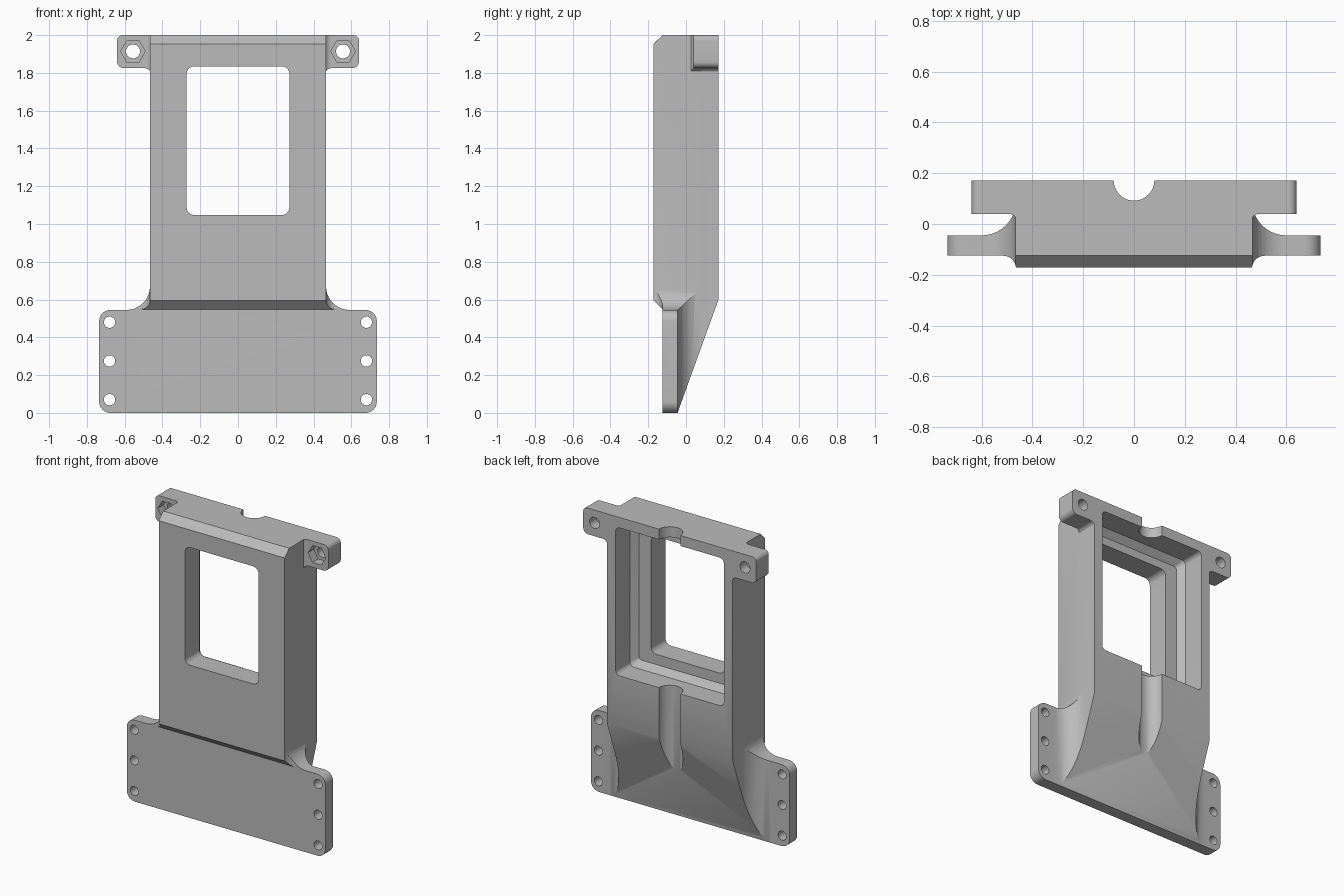
import bpy, bmesh, math

cube = bpy.data.objects.get("Cube")
if cube:
    bpy.data.objects.remove(cube)

grey = bpy.data.materials.new("plain_grey")
grey.use_nodes = True
colour = (0.5, 0.5, 0.5, 1)
grey.diffuse_color = colour
grey.node_tree.nodes["Principled BSDF"].inputs["Base Color"].default_value = colour


def rounded(corners, steps=10):
    """Outline from (u, v, radius) corners; rounded corners are right angles."""
    out = []
    for i, (u, v, r) in enumerate(corners):
        if not r:
            out.append((u, v))
            continue
        def toward(j):
            du, dv = corners[j][0] - u, corners[j][1] - v
            length = math.hypot(du, dv)
            return du / length * r, dv / length * r
        (au, av), (bu, bv) = toward(i - 1), toward((i + 1) % len(corners))
        for k in range(steps + 1):
            t = math.pi / 2 * k / steps
            c, s = 1 - math.cos(t), 1 - math.sin(t)
            out.append((u + au * s + bu * c, v + av * s + bv * c))
    return out


def mirrored(half):
    """Close a right-hand half outline with its mirror image."""
    return half + [(-u, v, r) for u, v, r in reversed(half)]


def rect(half, low, high, r):
    return rounded(mirrored([(half, low, r), (half, high, r)]))


def circle(u, v, r, n=32):
    return [(u + r * math.cos(math.tau * k / n), v + r * math.sin(math.tau * k / n))
            for k in range(n)]


def loft(name, axis, *rings):
    """Solid through (outline, position) rings along an axis."""
    place = {"X": lambda a, b, t: (t, a, b),
             "Y": lambda a, b, t: (a, t, b),
             "Z": lambda a, b, t: (a, b, t)}[axis]
    bm = bmesh.new()
    loops = [[bm.verts.new(place(a, b, t)) for a, b in pts] for pts, t in rings]
    bm.faces.new(loops[0])
    bm.faces.new(loops[-1])
    for lo, hi in zip(loops, loops[1:]):
        for i in range(len(lo)):
            bm.faces.new((lo[i - 1], lo[i], hi[i], hi[i - 1]))
    bmesh.ops.recalc_face_normals(bm, faces=bm.faces)
    mesh = bpy.data.meshes.new(name)
    bm.to_mesh(mesh)
    bm.free()
    mesh.materials.append(grey)
    ob = bpy.data.objects.new(name, mesh)
    bpy.context.collection.objects.link(ob)
    return ob


def prism(name, axis, pts, lo, hi):
    return loft(name, axis, (pts, lo), (pts, hi))


def combine(target, tool, operation):
    mod = target.modifiers.new(operation.lower(), "BOOLEAN")
    mod.operation, mod.solver, mod.object = operation, "EXACT", tool
    bpy.context.view_layer.objects.active = target
    bpy.ops.object.modifier_apply(modifier=mod.name)
    bpy.data.objects.remove(tool)


# Body and flange: front, plan and side outlines intersected
front = mirrored([(.735, 0, .06), (.735, .545, .06), (.466, .545, .125), (.466, 2, 0)])
plan = mirrored([(.465, -.25, 0), (.465, -.125, .05), (.8, -.125, 0),
                 (.8, -.045, 0), (.465, -.045, .135), (.465, .25, 0)])
side = [(-.125, -.1), (-.125, .548), (-.172, .595), (-.172, 1.953), (-.025, 2.1),
        (.172, 2.1), (.172, .6), (-.081, -.1)]
body = prism("bracket_body", "Y", rounded(front), -.3, .3)
combine(body, prism("plan_outline", "Z", rounded(plan), -.2, 2.2), "INTERSECT")
combine(body, prism("side_outline", "X", side, -1, 1), "INTERSECT")

# Mounting ears across the top
ear_front = mirrored([(.46, 1.7, 0), (.46, 1.825, .035), (.64, 1.825, .035), (.64, 2, .03)])
ear_plan = mirrored([(.459, -.02, 0), (.459, .04, .035), (.8, .04, 0), (.8, .172, 0)])
ears = prism("ears", "Y", rounded(ear_front), -.3, .3)
combine(ears, prism("ear_plan", "Z", rounded(ear_plan), 1.5, 2.2), "INTERSECT")
combine(body, ears, "UNION")

# Back pocket with chamfered floor, front window, cable groove
opening = rect(.4, .94, 1.93, .03)
floor = rect(.36, .98, 1.89, .02)
combine(body, loft("pocket", "Y", (floor, -.02), (opening, .02), (opening, .3)), "DIFFERENCE")
combine(body, prism("window", "Y", rect(.272, 1.048, 1.835, .04), -.3, .1), "DIFFERENCE")
combine(body, prism("groove", "Z", circle(0, .172, .08, 48), -.1, 2.1), "DIFFERENCE")

# Screw holes and nut pockets
for s in (-1, 1):
    for z in (.07, .275, .48):
        combine(body, prism("flange_hole", "Y", circle(s * .68, z, .03), -.3, .1), "DIFFERENCE")
    combine(body, prism("ear_hole", "Y", circle(s * .556, 1.914, .037), -.1, .3), "DIFFERENCE")
    combine(body, prism("nut_pocket", "Y", circle(s * .556, 1.914, .065, 6), -.1, .1), "DIFFERENCE")

bpy.ops.object.select_all(action="DESELECT")
body.select_set(True)
bpy.context.view_layer.objects.active = body
bpy.ops.object.shade_smooth_by_angle(angle=math.radians(25))
